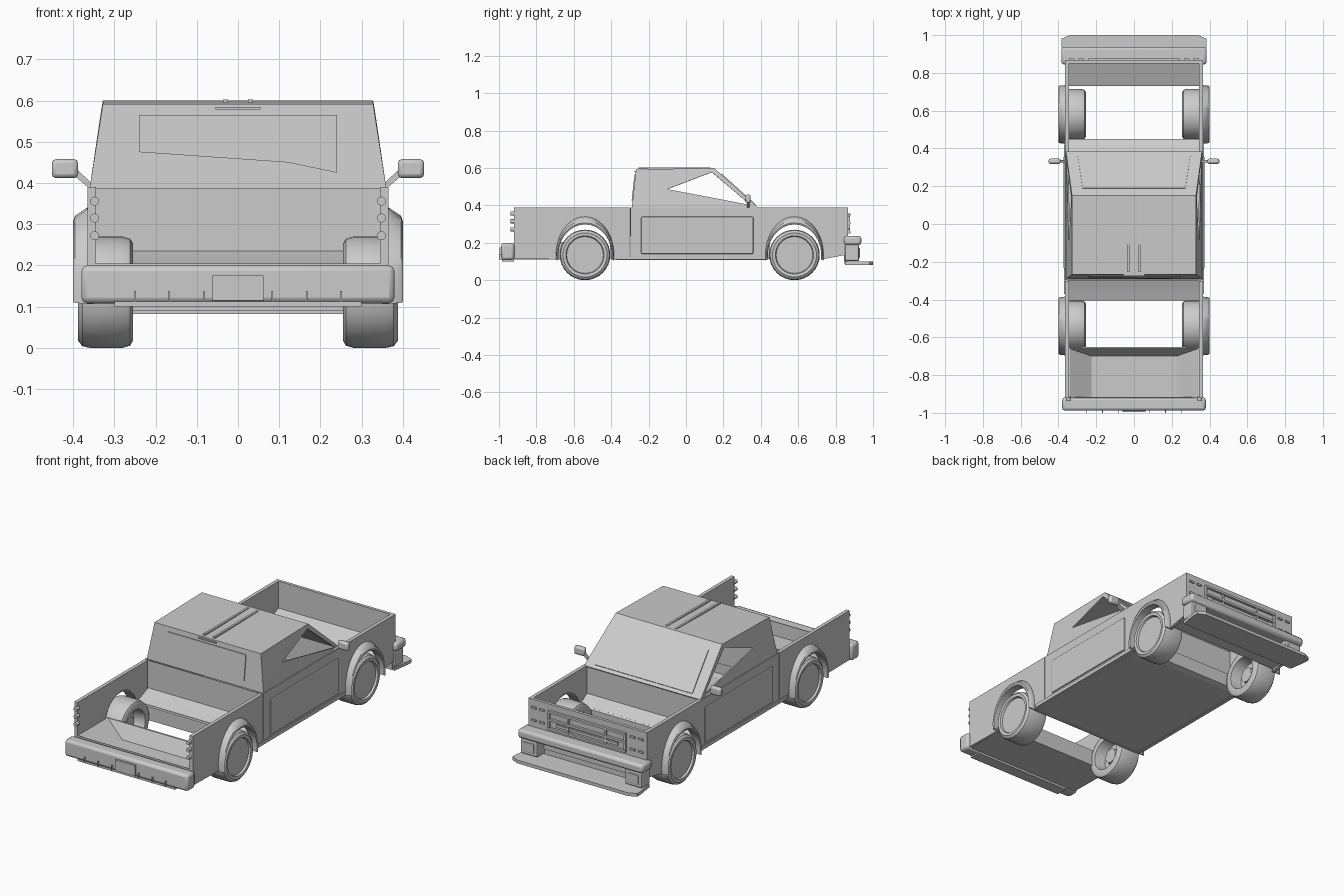
import bpy, bmesh, math
from mathutils import Vector

if "Cube" in bpy.data.objects:
    bpy.data.objects.remove(bpy.data.objects["Cube"])

grey = bpy.data.materials.new("body_grey")
grey.diffuse_color = (0.6, 0.6, 0.6, 1)
grey.use_nodes = True
grey.node_tree.nodes["Principled BSDF"].inputs["Base Color"].default_value = grey.diffuse_color


def make(name, verts, faces, smooth=None, bevel=0, seg=2):
    me = bpy.data.meshes.new(name)
    me.from_pydata(verts, [], faces)
    bm = bmesh.new()
    bm.from_mesh(me)
    bmesh.ops.recalc_face_normals(bm, faces=bm.faces)
    bm.to_mesh(me)
    bm.free()
    me.materials.append(grey)
    ob = bpy.data.objects.new(name, me)
    bpy.context.collection.objects.link(ob)
    if bevel:
        m = ob.modifiers.new("bevel", "BEVEL")
        m.width, m.segments, m.limit_method = bevel, seg, 'ANGLE'
    if smooth:
        bpy.ops.object.select_all(action='DESELECT')
        ob.select_set(True)
        bpy.context.view_layer.objects.active = ob
        bpy.ops.object.shade_smooth_by_angle(angle=math.radians(smooth))
    return ob


def prism(name, pts, a, b, axis=0, **kw):
    """Extrude a 2D outline along an axis from a to b."""
    n = len(pts)
    def at(p, t):
        q = list(p)
        q.insert(axis, t)
        return q
    verts = [at(p, a) for p in pts] + [at(p, b) for p in pts]
    faces = [list(range(n)), list(range(2 * n - 1, n - 1, -1))]
    faces += [[i, (i + 1) % n, n + (i + 1) % n, n + i] for i in range(n)]
    return make(name, verts, faces, **kw)


def box(name, x0, x1, y0, y1, z0, z1, **kw):
    return prism(name, [(y0, z0), (y1, z0), (y1, z1), (y0, z1)], x0, x1, **kw)


def sweep(name, rows, closed=False, **kw):
    """Skin rows of closed sections."""
    k, n = len(rows[0]), len(rows)
    faces = [[i * k + j, i * k + (j + 1) % k, (i + 1) % n * k + (j + 1) % k, (i + 1) % n * k + j]
             for i in range(n if closed else n - 1) for j in range(k)]
    if not closed:
        faces += [list(range(k)), list(range((n - 1) * k, n * k))]
    return make(name, [p for r in rows for p in r], faces, **kw)


WHEELS = {"rear": -0.54, "front": 0.58}


def arch(cy, ry, rz, x=None, n=16, lo=-8, hi=188):
    out = []
    for i in range(n + 1):
        a = math.radians(hi + (lo - hi) * i / n)
        out.append((cy + ry * math.cos(a), 0.135 + rz * math.sin(a)))
    return out


for s, side in ((1, "right"), (-1, "left")):
    # side panels with wheel arch cut-outs, split behind the cab
    rear = [(-0.92, 0.39), (-0.92, 0.115)] + arch(WHEELS["rear"], 0.15, 0.17)
    rear += [(-0.303, 0.115), (-0.303, 0.39)]
    prism(f"bed_side_{side}", rear, s * 0.345, s * 0.365)
    front = [(-0.297, 0.39), (-0.297, 0.115)] + arch(WHEELS["front"], 0.15, 0.17)
    front += [(0.85, 0.135), (0.85, 0.39)]
    prism(f"cab_side_{side}", front, s * 0.345, s * 0.365)

    # door panel and sill
    box(f"door_panel_{side}", s * 0.36, s * 0.372, -0.24, 0.36, 0.14, 0.34, bevel=0.006)
    box(f"sill_{side}", s * 0.35, s * 0.37, -0.37, 0.42, 0.11, 0.13)

    for end, cy in WHEELS.items():
        # flared wheel arch
        sec = [(0.35, 0.156, 0.208), (0.366, 0.156, 0.205), (0.396, 0.152, 0.185),
               (0.40, 0.148, 0.172), (0.396, 0.143, 0.163), (0.35, 0.143, 0.163)]
        cols = [[(s * x, y, z) for y, z in arch(cy, ry, rz)] for x, ry, rz in sec]
        sweep(f"{end}_flare_{side}", list(zip(*cols)), smooth=40)
        # lathed wheel: dished rim outside, open hub inside
        prof = [(0.375, 0.0), (0.375, 0.098), (0.386, 0.102), (0.388, 0.118), (0.378, 0.131),
                (0.36, 0.135), (0.28, 0.135), (0.262, 0.13), (0.255, 0.118), (0.257, 0.09),
                (0.32, 0.08), (0.32, 0.045), (0.29, 0.04), (0.29, 0.0)]
        rows = []
        for i in range(32):
            a = math.tau * i / 32
            rows.append([(s * x, cy + max(r, 1e-4) * math.cos(a), 0.135 + max(r, 1e-4) * math.sin(a))
                         for x, r in prof])
        sweep(f"{end}_wheel_{side}", rows, closed=True, smooth=35)

    # mirror and its arm
    box(f"mirror_{side}", s * 0.388, s * 0.452, 0.318, 0.346, 0.412, 0.458, bevel=0.01, smooth=40)
    prism(f"mirror_arm_{side}", [(s * 0.35, 0.395), (s * 0.362, 0.388), (s * 0.40, 0.42), (s * 0.39, 0.432)],
          0.326, 0.34, axis=1)

    # round tail lamps on the bed ends
    for z in (0.272, 0.315, 0.356):
        ring = [(s * 0.348 + 0.011 * math.cos(math.tau * i / 12), z + 0.011 * math.sin(math.tau * i / 12))
                for i in range(12)]
        prism(f"tail_lamp_{side}", ring, -0.938, -0.91, axis=1, smooth=40)

    # front corner lamps, vents and raised roof strips
    box(f"bumper_lamp_block_{side}", s * 0.27, s * 0.375, 0.85, 0.925, 0.102, 0.19, bevel=0.008)
    box(f"bumper_lamp_{side}", s * 0.29, s * 0.355, 0.92, 0.93, 0.12, 0.172, bevel=0.003)
    for x in (0.265, 0.315):
        for z in (0.27, 0.34):
            box(f"front_slot_{side}", s * x, s * (x + 0.03), 0.865, 0.875, z, z + 0.01)
    box(f"roof_strip_{side}", s * 0.024, s * 0.036, -0.255, 0.13, 0.594, 0.603)

# lower cab shell with sloped ends over the wheel wells
outline = [(-0.30, 0.388), (-0.30, 0.235), (-0.405, 0.19), (-0.405, 0.115), (-0.37, 0.108),
           (0.42, 0.108), (0.45, 0.115), (0.45, 0.19), (0.38, 0.235), (0.38, 0.388)]
inner = [(y * 0.98, z + (0.006 if z < 0.2 else 0)) for y, z in outline]
prism("lower_cab_shell", outline + inner[::-1], -0.346, 0.346)

# upper cab: roof, back, windscreen and sides around a triangular opening
A, B, C, D = (0.36, -0.29, 0.388), (0.36, 0.385, 0.388), (0.328, 0.15, 0.6), (0.328, -0.267, 0.592)
P, Q, R = (0.345, -0.10, 0.487), (0.332, 0.138, 0.578), (0.357, 0.345, 0.402)
half = [A, B, C, D, P, Q, R]
verts = half + [(-x, y, z) for x, y, z in half]
sides = [(0, 1, 6, 4), (1, 2, 5, 6), (2, 3, 4, 5), (3, 0, 4)]
faces = sides + [tuple(i + 7 for i in f) for f in sides]
faces += [(2, 3, 10, 9), (0, 3, 10, 7), (1, 2, 9, 8)]
cab = make("upper_cab", verts, faces)
m = cab.modifiers.new("thickness", "SOLIDIFY")
m.thickness, m.offset = 0.008, -1

# windscreen pane follows the slope; rear pane follows the back wall
def on_screen(x, t, o):
    return (x, 0.385 - 0.235 * t + 0.67 * o, 0.388 + 0.212 * t + 0.74 * o)

pane = [(-0.30, 0.06), (0.30, 0.06), (0.272, 0.84), (-0.272, 0.84)]
sweep("windscreen", [[on_screen(x, t, o) for x, t in pane] for o in (0.0, 0.005)])
rear = [(-0.24, 0.565), (0.24, 0.565), (0.24, 0.425), (0.12, 0.45), (-0.24, 0.475)]
sweep("rear_window", [[(x, -0.29 + (z - 0.388) * 0.113 + o, z) for x, z in rear] for o in (0.002, -0.005)])
box("high_brake_lamp", -0.055, 0.055, -0.276, -0.265, 0.578, 0.585)

# bed tray with sloped rims
def rect(x, y0, y1, z):
    return [(-x, y0, z), (x, y0, z), (x, y1, z), (-x, y1, z)]

sweep("bed_tray", [rect(0.35, -0.92, -0.65, 0.112), rect(0.35, -0.92, -0.65, 0.205),
                   rect(0.34, -0.918, -0.66, 0.205), rect(0.225, -0.915, -0.70, 0.13)])

# nose: ramp behind the grille, front wall, grille frame and bars
prism("nose_ramp", [(0.73, 0.125), (0.73, 0.19), (0.85, 0.24), (0.85, 0.135)], -0.346, 0.346)
box("nose_wall", -0.365, 0.365, 0.85, 0.867, 0.13, 0.39)
for z in (0.25, 0.30, 0.345):
    box("grille_bar", -0.24, 0.24, 0.865, 0.88, z, z + 0.012)
for x in (-0.24, -0.12, 0.11, 0.23):
    box("grille_post", x, x + 0.01, 0.865, 0.878, 0.25, 0.357)
box("grille_badge_bar", -0.19, 0.19, 0.865, 0.876, 0.275, 0.29)

# front bumper and splitter
box("front_bumper", -0.385, 0.385, 0.845, 0.937, 0.188, 0.237, bevel=0.014, smooth=40)
box("front_bumper_back", -0.36, 0.36, 0.845, 0.86, 0.09, 0.19)
prism("splitter", [(-0.37, 0.85), (0.37, 0.85), (0.385, 0.95), (0.385, 0.98), (0.34, 1.0), (-0.34, 1.0),
                   (-0.385, 0.98), (-0.385, 0.95)], 0.082, 0.1, axis=2)

# rear bumper with plate, ribs and lower lip
box("rear_bumper", -0.38, 0.38, -0.988, -0.918, 0.108, 0.2, bevel=0.014, smooth=40)
box("number_plate", -0.062, 0.062, -0.996, -0.985, 0.115, 0.176)
for x in (-0.25, -0.167, -0.083, 0.083, 0.167, 0.25):
    box("bumper_rib", x - 0.002, x + 0.002, -1.0, -0.985, 0.112, 0.138)
box("rear_lip", -0.30, 0.30, -0.985, -0.92, 0.1, 0.112)
